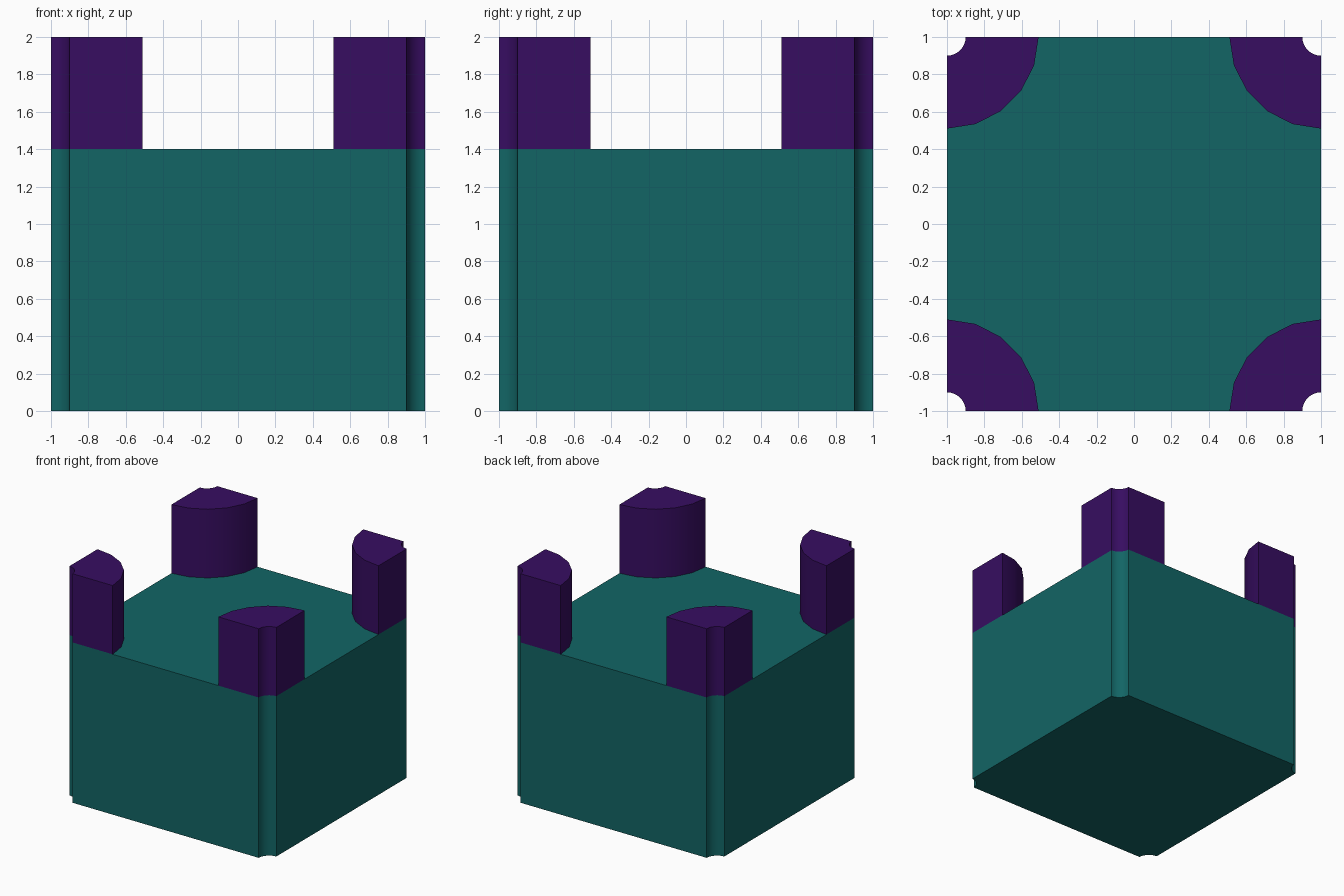
import bpy, bmesh
from math import radians, cos, sin
from mathutils import Matrix, Vector

if "Cube" in bpy.data.objects:
    bpy.data.objects.remove(bpy.data.objects["Cube"])

HALF, NOTCH, POST = 1.0, 0.10, 0.49
DECK, TOP = 1.4, 2.0


def material(name, color):
    mat = bpy.data.materials.new(name)
    mat.diffuse_color = (*color, 1)
    mat.use_nodes = True
    mat.node_tree.nodes["Principled BSDF"].inputs["Base Color"].default_value = mat.diffuse_color
    return mat


def corner_arc(radius, start, end, steps):
    """Arc centred on the +x +y corner, angles in degrees."""
    angles = [radians(start + (end - start) * i / steps) for i in range(steps + 1)]
    return [Vector((HALF + radius * cos(a), HALF + radius * sin(a), 0)) for a in angles]


def turned(points, quarter):
    rot = Matrix.Rotation(radians(90 * quarter), 3, 'Z')
    return [rot @ p for p in points]


def prism(name, outline, z0, z1, mat):
    bm = bmesh.new()
    base = bm.faces.new([bm.verts.new((p.x, p.y, z0)) for p in outline])
    ext = bmesh.ops.extrude_face_region(bm, geom=[base], use_keep_orig=True)
    verts = [v for v in ext['geom'] if isinstance(v, bmesh.types.BMVert)]
    bmesh.ops.translate(bm, verts=verts, vec=(0, 0, z1 - z0))
    bmesh.ops.recalc_face_normals(bm, faces=bm.faces)
    mesh = bpy.data.meshes.new(name)
    bm.to_mesh(mesh)
    bm.free()
    mesh.materials.append(mat)
    obj = bpy.data.objects.new(name, mesh)
    bpy.context.collection.objects.link(obj)
    bpy.ops.object.select_all(action='DESELECT')
    obj.select_set(True)
    bpy.context.view_layer.objects.active = obj
    bpy.ops.object.shade_smooth_by_angle(angle=radians(30))
    return obj


teal = material("teal", (0.006, 0.13, 0.13))
purple = material("purple", (0.038, 0.004, 0.12))

# Block with a rounded groove down each corner
notch = corner_arc(NOTCH, 270, 180, 8)
prism("body", [p for q in range(4) for p in turned(notch, q)], 0, DECK, teal)

# Quarter-round posts on the four corners, sharing the grooves
post = notch + corner_arc(POST, 180, 270, 5)
for q, place in enumerate(("back_right", "back_left", "front_left", "front_right")):
    prism(f"{place}_post", turned(post, q), DECK, TOP, purple)
